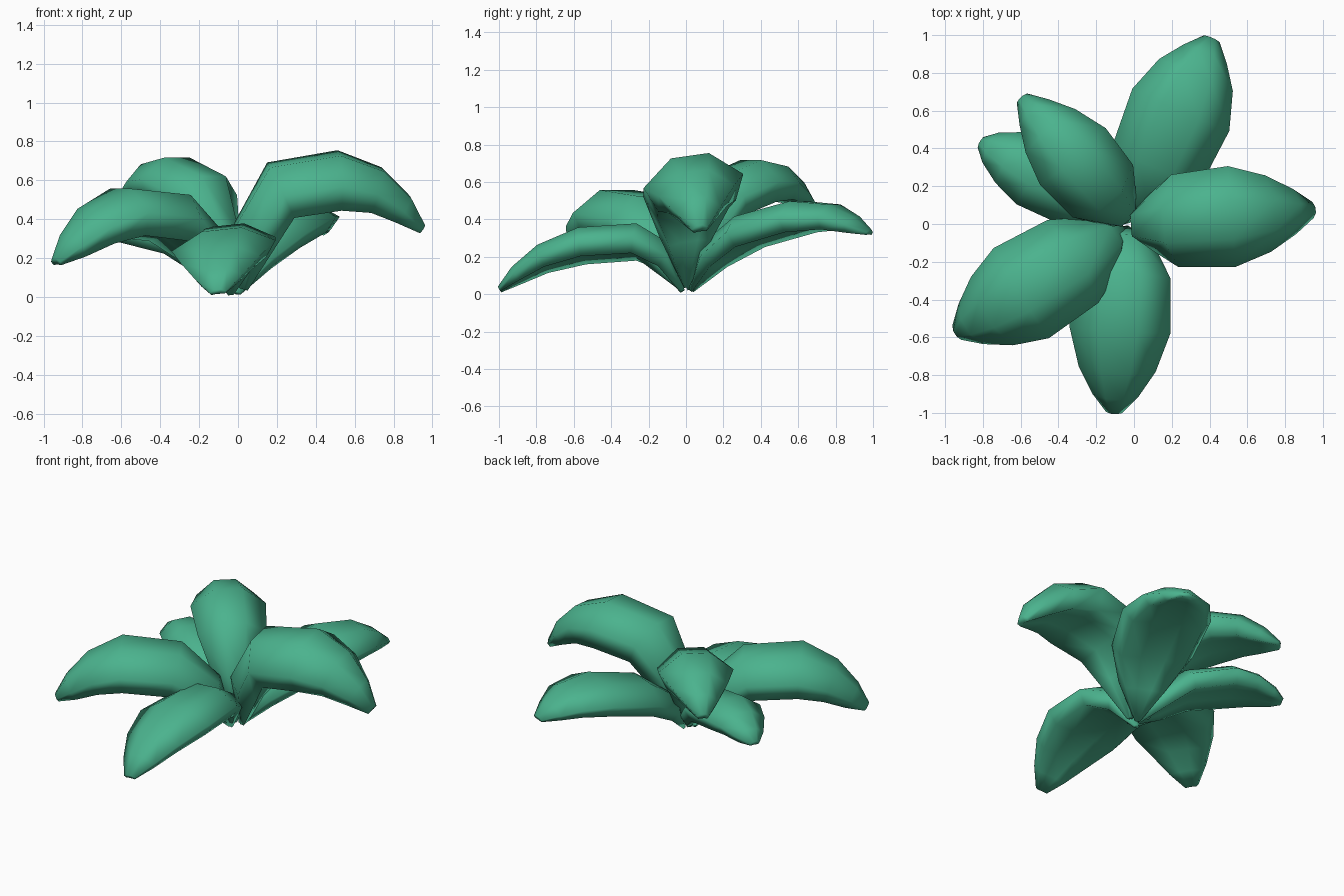
import bpy, bmesh
from math import radians
from mathutils import Vector, Matrix

if "Cube" in bpy.data.objects:
    bpy.data.objects.remove(bpy.data.objects["Cube"])

mat = bpy.data.materials.new("leaf_green")
mat.diffuse_color = (0.07, 0.45, 0.27, 1)
mat.use_nodes = True
mat.node_tree.nodes["Principled BSDF"].inputs["Base Color"].default_value = mat.diffuse_color

# rounded cross-section (sideways, up): arched top, nearly flat underside
SECTION = [(-.78, -.45), (-1, .02), (-.38, .5), (.38, .5), (1, .02), (.78, -.45),
           (.3, -.36), (-.3, -.36)]
WIDTH = [.06, .55, .92, 1, .76, .45, .16]
THICK = [.15, .82, 1, .98, .78, .52, .17]


def leaf(name, azimuth, roll, half_width, thick, path, shift=(0, 0)):
    """Sweep the section along a (radius, height) path, turned to its azimuth."""
    bm = bmesh.new()
    pts = [Vector((r, 0, z)) for r, z in path]
    tilt = Matrix.Rotation(radians(roll), 3, 'X')
    rings = []
    for i, p in enumerate(pts):
        t = (pts[min(i + 1, len(pts) - 1)] - pts[max(i - 1, 0)]).normalized()
        up = Vector((-t.z * .75, 0, t.x)).normalized()
        ring = []
        for u, v in SECTION:
            off = Vector((0, u * half_width * WIDTH[i], 0)) + up * (v * thick * THICK[i])
            ring.append(bm.verts.new(p + tilt @ off))
        rings.append(ring)
    n = len(SECTION)
    for a, b in zip(rings, rings[1:]):
        for j in range(n):
            bm.faces.new((a[j], a[(j + 1) % n], b[(j + 1) % n], b[j]))
    bm.faces.new(rings[0])
    bm.faces.new(rings[-1])
    bmesh.ops.rotate(bm, verts=bm.verts, matrix=Matrix.Rotation(radians(azimuth), 3, 'Z'))
    bmesh.ops.translate(bm, verts=bm.verts, vec=(*shift, 0))
    bmesh.ops.recalc_face_normals(bm, faces=bm.faces)
    for f in bm.faces:
        f.smooth = True
    me = bpy.data.meshes.new(name)
    bm.to_mesh(me)
    bm.free()
    me.materials.append(mat)
    bpy.context.collection.objects.link(bpy.data.objects.new(name, me))


# six leaves from one root, each with its own droop
leaf("right_leaf", 4.5, 8, .27, .29,
     [(.03, .04), (.09, .32), (.22, .55), (.52, .60), (.71, .55), (.85, .45), (.95, .35)])
leaf("back_right_leaf", 66.5, 0, .28, .18,
     [(.03, .02), (.15, .20), (.35, .33), (.66, .41), (.86, .41), (.98, .37), (1.07, .33)],
     (-.015, 0))
leaf("back_left_leaf", 131, 0, .23, .24,
     [(.03, .05), (.08, .29), (.20, .52), (.44, .60), (.62, .59), (.75, .54), (.85, .49)],
     (-.035, .025))
leaf("left_leaf", 152, 0, .20, .18,
     [(.03, .03), (.14, .16), (.33, .30), (.60, .36), (.75, .35), (.86, .31), (.92, .28)])
leaf("front_left_leaf", 211.5, 0, .28, .26,
     [(.05, .04), (.18, .24), (.38, .40), (.70, .43), (.88, .36), (1.01, .26), (1.10, .18)])
leaf("front_leaf", -94, 6, .27, .18,
     [(.02, .015), (.1, .19), (.27, .28), (.56, .26), (.77, .19), (.91, .10), (1.0, .025)],
     (-.035, 0))
